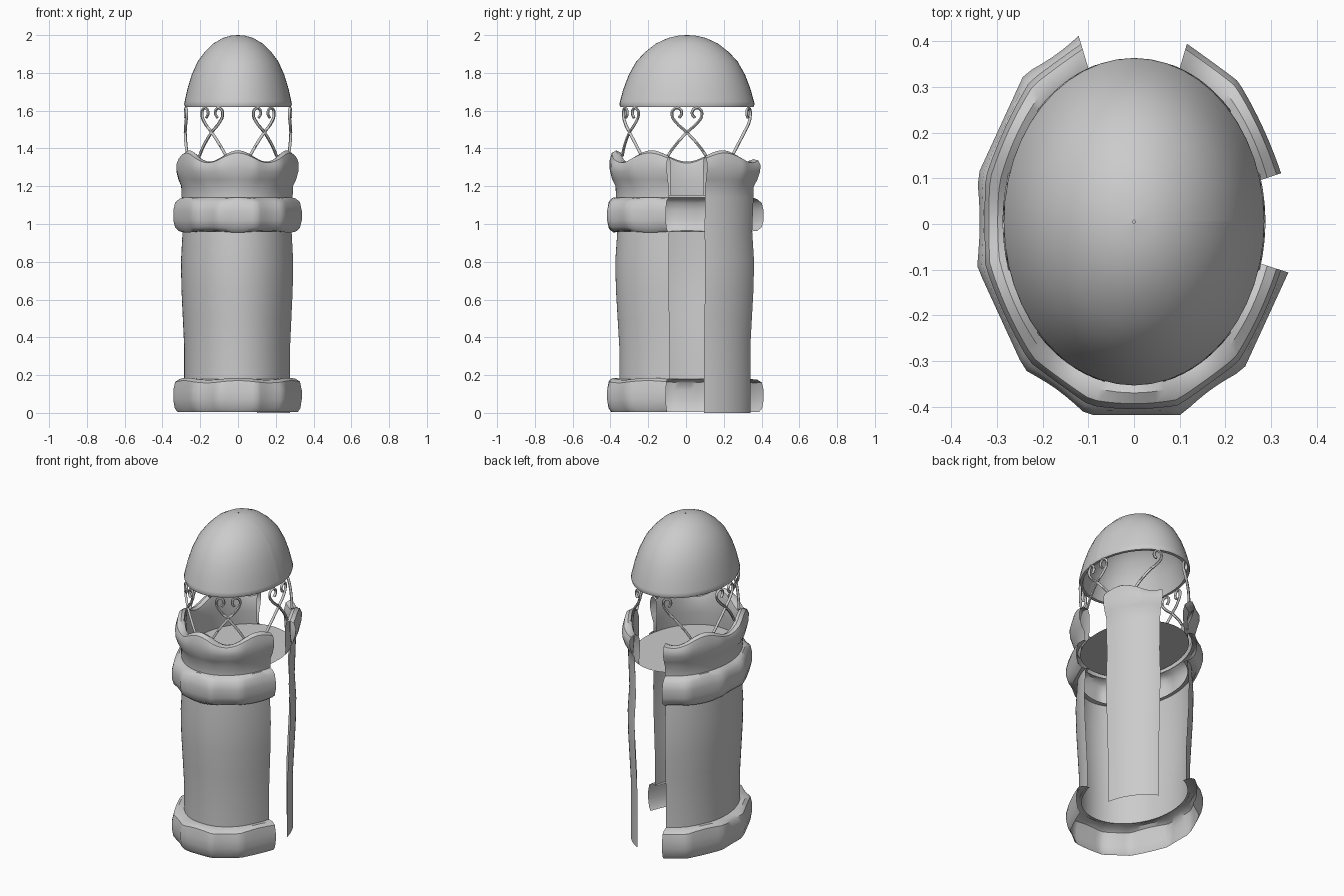
import bpy
from math import sin, cos, radians, pi

if "Cube" in bpy.data.objects:
    bpy.data.objects.remove(bpy.data.objects["Cube"], do_unlink=True)

A, B, CY = 0.285, 0.358, 0.005       # oval plan: half width, half depth, centre
MAIN = (110.5, 345.3)                # arc of the main shell
PANEL = (14.7, 69.5)                 # arc of the loose panel

stone = bpy.data.materials.new("stone_grey")
stone.use_nodes = True
GREY = (0.6, 0.6, 0.6, 1)
stone.diffuse_color = GREY
stone.node_tree.nodes["Principled BSDF"].inputs["Base Color"].default_value = GREY


def oval(deg, r, z):
    t = radians(deg)
    return (A * r * cos(t), CY + B * r * sin(t), z)


def lump(deg):
    """Extra radius of the twelve-cornered lumpy outline."""
    d = (deg % 60) - 30              # distance from the middle of a lump
    if abs(d) <= 17:
        return 1.235 * cos(radians(17)) / cos(radians(d)) - 1
    e = 30 - abs(d)                  # distance from the middle of a dip
    return 1.235 * cos(radians(13)) / cos(radians(e)) - 1.02 - 0.02 * cos(e / 13 * pi / 2) + 0.02


def finish(name, mesh, angle=40):
    ob = bpy.data.objects.new(name, mesh)
    bpy.context.collection.objects.link(ob)
    mesh.materials.append(stone)
    bpy.ops.object.select_all(action="DESELECT")
    ob.select_set(True)
    bpy.context.view_layer.objects.active = ob
    bpy.ops.object.shade_smooth_by_angle(angle=radians(angle))
    return ob


def sweep(name, arc, profile, n=60):
    """Sweep (radius, lump share, height, height wave) points round the oval."""
    m = len(profile)
    verts, faces = [], []
    for i in range(n + 1):
        deg = arc[0] + (arc[1] - arc[0]) * i / n
        wave = cos(radians(6 * (deg - 30)))
        for r, f, z, w in profile:
            verts.append(oval(deg, r + f * lump(deg), z + w * wave))
    for i in range(n):
        for j in range(m - 1):
            a = i * m + j
            faces.append((a, a + 1, a + m + 1, a + m))
    mesh = bpy.data.meshes.new(name)
    mesh.from_pydata(verts, [], faces)
    return finish(name, mesh)


# Walls with a gentle belly
wall = [(1.0, 0, 0.18, 0), (1.0, 0, 0.35, 0), (1.025, 0, 0.5, 0), (1.05, 0, 0.65, 0),
        (1.06, 0, 0.8, 0), (1.03, 0, 0.96, 0)]
sweep("main_wall", MAIN, wall)
sweep("panel_wall", PANEL, [(1.0, 0, 0, 0)] + wall + [(1.05, 0, 1.14, 0)], 20)

# Hollow bulging bands with inner ledges
sweep("lower_band", MAIN, [
    (0.95, 0, 0.18, 0), (1, 0.5, 0.18, 0.006), (1, 0.85, 0.165, 0.006), (1, 1, 0.12, 0),
    (1, 1, 0.07, 0), (1, 0.88, 0.025, 0), (1, 0.65, 0.004, 0)])
sweep("upper_band", MAIN, [
    (1.03, 0, 1.14, 0), (1, 0.5, 1.135, 0.006), (1, 0.85, 1.115, 0.006), (1, 1, 1.07, 0),
    (1, 1, 1.02, 0), (1, 0.85, 0.98, -0.005), (1, 0.5, 0.96, -0.005), (0.95, 0, 0.96, 0)])

# Wavy rounded parapet
parapet = [(1.05, 0, 1.14, 0), (1.055, 0, 1.2, 0), (1.06, 0.25, 1.235, 0), (1.06, 0.45, 1.28, 0.005),
           (1.05, 0.52, 1.32, 0.015), (1.03, 0.45, 1.35, 0.026), (1.0, 0.25, 1.36, 0.03),
           (0.96, 0.1, 1.35, 0.028), (0.95, 0, 1.31, 0.02), (0.95, 0, 1.23, 0), (0.97, 0, 1.15, 0)]
sweep("main_parapet", MAIN, parapet)
sweep("panel_parapet", PANEL, parapet, 20)

# Platform inside the parapet
mesh = bpy.data.meshes.new("platform")
mesh.from_pydata([oval(i * 7.5, 0.98, 1.15) for i in range(48)], [], [tuple(range(48))])
finish("platform", mesh)

# Domed roof: outer shell, rolled rim and inner shell
sweep("dome_roof", (0, 360), [(r, 0, z, 0) for r, z in (
    (0.01, 2.0), (0.13, 1.997), (0.28, 1.985), (0.46, 1.955), (0.62, 1.91), (0.75, 1.86),
    (0.86, 1.79), (0.94, 1.715), (0.99, 1.65), (1.0, 1.635), (0.985, 1.62), (0.93, 1.62),
    (0.9, 1.65), (0.82, 1.74), (0.66, 1.84), (0.4, 1.92), (0.01, 1.95))], 48)

# Heart-shaped wire scrolls holding the roof
scroll = [(-17, 1.36), (-11, 1.41), (0, 1.485), (9, 1.535), (13, 1.575), (11.5, 1.607),
          (7, 1.612), (4.5, 1.585), (7, 1.562)]


def wire(name, middle, side):
    curve = bpy.data.curves.new(name, "CURVE")
    curve.dimensions = "3D"
    curve.bevel_depth = 0.008
    curve.bevel_resolution = 1
    curve.resolution_u = 6
    curve.use_fill_caps = True
    line = curve.splines.new("BEZIER")
    line.bezier_points.add(len(scroll) - 1)
    for p, (d, z) in zip(line.bezier_points, scroll):
        p.co = oval(middle + side * d, 0.98, z)
        p.handle_left_type = p.handle_right_type = "AUTO"
    tmp = bpy.data.objects.new(name, curve)
    mesh = bpy.data.meshes.new_from_object(tmp)
    bpy.data.objects.remove(tmp)
    mesh.materials.clear()
    finish(name, mesh, 60)


for k in range(6):
    for side in (1, -1):
        # the open back keeps only the strands that stand on a wall
        if (k, side) not in ((1, -1), (2, 1)):
            wire(f"wire_scroll_{k}_{'a' if side > 0 else 'b'}", k * 60, side)
